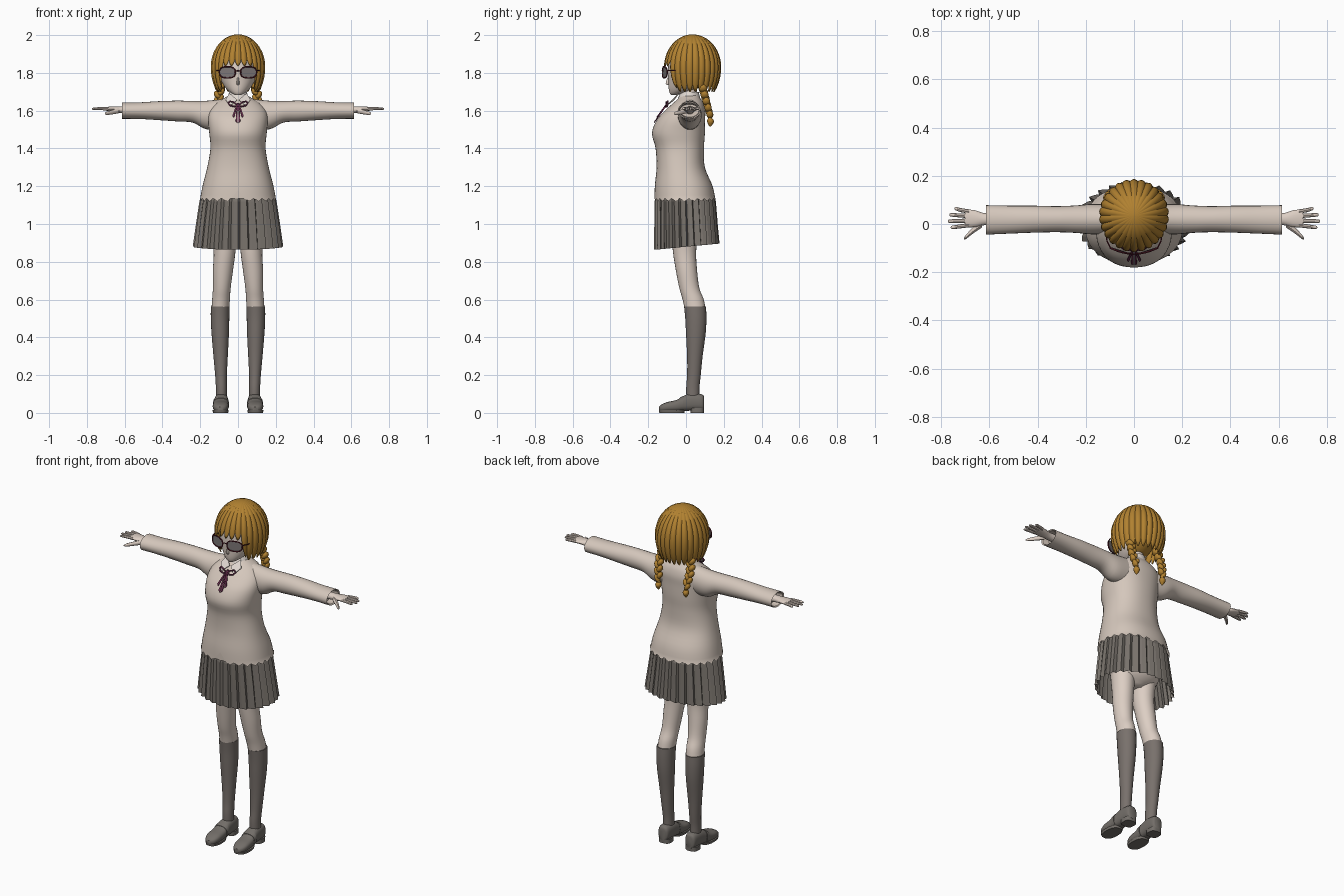
import bpy, bmesh, math
from math import sin, cos, pi

cube = bpy.data.objects.get("Cube")
if cube:
    bpy.data.objects.remove(cube, do_unlink=True)


def material(name, r, g, b):
    m = bpy.data.materials.new(name)
    m.use_nodes = True
    m.diffuse_color = (r, g, b, 1)
    node = next(n for n in m.node_tree.nodes if n.type == 'BSDF_PRINCIPLED')
    node.inputs["Base Color"].default_value = (r, g, b, 1)
    node.inputs["Roughness"].default_value = 0.8
    return m


SKIN = material("skin", .72, .62, .55)
SWEATER = material("sweater beige", .66, .57, .50)
SHIRT = material("shirt white", .74, .68, .63)
HAIR = material("hair gold", .44, .22, .03)
SKIRT = material("skirt grey", .19, .17, .15)
SOCK = material("sock grey", .19, .165, .15)
SHOE = material("shoe grey", .17, .155, .14)
RIBBON = material("ribbon plum", .13, .025, .07)
FRAME = material("glasses frame red", .09, .01, .02)
LENS = material("lens grey", .2, .18, .18)


def finish(name, bm, mat, mirror=False, angle=40, thick=0):
    mesh = bpy.data.meshes.new(name)
    bmesh.ops.recalc_face_normals(bm, faces=bm.faces)
    bm.to_mesh(mesh)
    bm.free()
    mesh.materials.append(mat)
    obj = bpy.data.objects.new(name, mesh)
    bpy.context.collection.objects.link(obj)
    if angle:
        mesh.polygons.foreach_set("use_smooth", [True] * len(mesh.polygons))
        mesh.set_sharp_from_angle(angle=math.radians(angle))
    if thick:
        obj.modifiers.new("thickness", 'SOLIDIFY').thickness = thick
    if mirror:
        m = obj.modifiers.new("mirror", 'MIRROR')
        m.use_mirror_merge = False
    return obj


def skin_rings(name, rings, mat, caps=(True, True), **options):
    """Join closed rings of points into one surface."""
    bm = bmesh.new()
    loops = [[bm.verts.new(p) for p in ring] for ring in rings]
    for a, b in zip(loops, loops[1:]):
        for i in range(len(a)):
            j = (i + 1) % len(a)
            bm.faces.new((a[i], a[j], b[j], b[i]))
    for use, loop in zip(caps, (loops[0], loops[-1])):
        if use:
            bm.faces.new(loop)
    return finish(name, bm, mat, **options)


def spline(a, b, c, d, t):
    return [q + .5 * t * (r - p + t * (2*p - 5*q + 4*r - s + t * (3*(q - r) + s - p)))
            for p, q, r, s in zip(a, b, c, d)]


def loft(name, keys, mat, axis='Z', n=24, power=2, steps=4, edit=None, **options):
    """Keys: position on the axis, two centre coordinates, two radii."""
    last = len(keys) - 1
    rows = [spline(keys[max(i - 1, 0)], keys[i], keys[i + 1], keys[min(i + 2, last)], k / steps)
            for i in range(last) for k in range(steps)] + [keys[last]]
    rings = []
    for t, a, b, ra, rb in rows:
        ring = []
        for k in range(n):
            c, s = cos(2 * pi * k / n), sin(2 * pi * k / n)
            u = a + ra * math.copysign(abs(c) ** (2 / power), c)
            v = b + rb * math.copysign(abs(s) ** (2 / power), s)
            ring.append({'X': (t, u, v), 'Y': (u, t, v), 'Z': (u, v, t)}[axis])
        rings.append(ring)
    if edit:
        edit(rings)
    return skin_rings(name, rings, mat, **options)


def wire(name, points, mat, radius, cyclic=False, mirror=False):
    """A round rod that follows the points."""
    data = bpy.data.curves.new(name, 'CURVE')
    data.dimensions = '3D'
    data.bevel_depth, data.bevel_resolution, data.use_fill_caps = radius, 2, True
    path = data.splines.new('POLY')
    path.points.add(len(points) - 1)
    for p, co in zip(path.points, points):
        p.co = (*co, 1)
    path.use_cyclic_u = cyclic
    data.materials.append(mat)
    obj = bpy.data.objects.new(name, data)
    bpy.context.collection.objects.link(obj)
    if mirror:
        obj.modifiers.new("mirror", 'MIRROR').use_mirror_merge = False


def plate(name, points, mat, mirror=False):
    bm = bmesh.new()
    bm.faces.new([bm.verts.new(p) for p in points])
    return finish(name, bm, mat, mirror, angle=0, thick=.004)


# Sweater body with a ragged hem and a notch at the front
def ragged_hem(rings):
    for i, (x, y, z) in enumerate(rings[0]):
        lift = .06 if y < 0 and abs(x) < .012 else .018 * (i % 2)
        rings[0][i] = (x, y, z + lift)


loft("sweater_body", [
    (1.12, 0, -.005, .203, .162), (1.2, 0, -.012, .188, .153), (1.3, 0, -.028, .163, .128),
    (1.4, 0, -.033, .146, .128), (1.48, 0, -.04, .152, .14), (1.55, 0, -.027, .158, .128),
    (1.6, 0, -.005, .15, .107), (1.64, 0, .012, .118, .08), (1.665, 0, .018, .075, .058),
    (1.68, 0, .02, .05, .048)], SWEATER, n=48, power=2.25, edit=ragged_hem, caps=(False, True))

# Sleeves, the cuff folds inward
loft("sleeve", [
    (.09, .02, 1.58, .06, .08), (.17, .02, 1.577, .063, .075), (.24, .02, 1.594, .057, .057),
    (.32, .02, 1.598, .054, .055), (.42, .02, 1.6, .056, .05), (.52, .018, 1.6, .058, .044),
    (.613, .017, 1.6, .061, .043)], SWEATER, axis='X', mirror=True, caps=(True, False))
loft("cuff_lining", [(.613, .017, 1.6, .061, .043), (.608, .017, 1.6, .054, .037),
     (.57, .018, 1.6, .05, .034)], SWEATER, axis='X', steps=1, mirror=True, caps=(False, True))

# Hands
loft("palm", [(.56, .02, 1.603, .024, .022), (.62, .02, 1.605, .025, .018),
     (.66, .022, 1.608, .035, .014), (.7, .024, 1.61, .037, .01)],
     SKIN, axis='X', n=16, mirror=True)
for i, (name, tip) in enumerate((("index", .76), ("middle", .772), ("ring", .766), ("little", .745))):
    y = -.005 + .019 * i
    spread = (i - 1.3) * .007
    loft(name + "_finger", [(.685, y, 1.61, .009, .009), (.72, y + spread * .5, 1.611, .0085, .0085),
         (tip - .006, y + spread, 1.61, .007, .006), (tip, y + spread, 1.609, .002, .002)],
         SKIN, axis='X', n=8, steps=2, mirror=True)
loft("thumb", [(.63, .0, 1.6, .014, .014), (.665, -.025, 1.592, .013, .012),
     (.695, -.052, 1.586, .009, .009), (.705, -.062, 1.585, .003, .003)],
     SKIN, axis='X', n=10, mirror=True)

# Pleated skirt, one sharp fold per pleat
PLEATS = 28
rings = []
for z, cy, rx, ry, depth in ((1.22, -.012, .165, .13, .01), (1.12, -.004, .199, .158, .045),
                             (1.0, 0, .216, .163, .05), (.88, .004, .232, .168, .055)):
    ring = []
    for k in range(PLEATS):
        for shift, r in ((0, 1 + depth * .6), (.22, 1 - depth), (.5, 1 - depth * .3)):
            a = 2 * pi * (k + shift) / PLEATS
            drop = .016 * sin(a) if z < .9 else 0
            ring.append((rx * r * cos(a), cy + ry * r * sin(a), z + drop))
    rings.append(ring)
skin_rings("pleated_skirt", rings, SKIRT, caps=(True, False), angle=0)

# Hips and legs
loft("hips", [(.9, 0, 0, .04, .04), (.95, 0, .0, .14, .09), (1.05, 0, 0, .16, .11),
     (1.15, 0, -.01, .15, .11)], SKIN)
loft("leg", [(.54, .094, .05, .047, .055), (.6, .09, .038, .047, .056), (.66, .086, .018, .047, .053),
     (.75, .08, .003, .053, .056), (.86, .071, -.008, .058, .062), (1, .075, -.005, .068, .075)],
     SKIN, mirror=True)
loft("sock", [(.05, .088, .037, .029, .034), (.13, .088, .036, .029, .035), (.2, .09, .042, .031, .036),
     (.3, .092, .047, .038, .041), (.42, .094, .052, .046, .052), (.5, .095, .052, .049, .056),
     (.563, .094, .048, .05, .058)], SOCK, mirror=True)

# Loafers
loft("shoe", [(.096, .088, .05, .02, .035), (.085, .088, .056, .032, .042), (.04, .088, .058, .036, .045),
     (0, .089, .053, .038, .043), (-.05, .091, .038, .042, .031), (-.1, .092, .032, .041, .025),
     (-.13, .092, .026, .03, .018), (-.143, .092, .022, .014, .01)],
     SHOE, axis='Y', power=2.6, mirror=True)
loft("shoe_heel", [(0, .088, .06, .036, .035), (.025, .088, .06, .036, .036)],
     SHOE, steps=1, power=3, mirror=True)
loft("shoe_sole", [(0, .092, -.075, .04, .066), (.014, .092, -.075, .043, .069)],
     SHOE, steps=1, power=2.5, mirror=True)
loft("shoe_strap", [(-.035, .09, .043, .043, .036), (-.015, .09, .049, .042, .041)],
     SHOE, axis='Y', steps=1, power=2.5, mirror=True)

# Head and neck; the back of the head is covered with hair
loft("neck", [(1.62, 0, .025, .046, .046), (1.68, 0, .018, .039, .04), (1.75, 0, .015, .04, .045)], SKIN)
head = loft("head", [
    (1.682, 0, -.065, .014, .014), (1.695, 0, -.045, .038, .042), (1.72, 0, -.014, .066, .078),
    (1.76, 0, .008, .09, .102), (1.81, 0, .022, .105, .118), (1.88, 0, .03, .108, .118),
    (1.94, 0, .03, .08, .09)], SKIN, n=32)
head.data.materials.append(HAIR)
for face in head.data.polygons:
    face.material_index = int(face.center.y > .035)
loft("nose", [(1.735, 0, -.092, .005, .006), (1.745, 0, -.095, .008, .013), (1.775, 0, -.092, .004, .006)],
     SKIN, n=10)

# Bobbed hair: ridged strands from the crown, short over the face, long at the sides
STRANDS, FINE, ROWS = 26, 6, 16
rings = [[] for _ in range(ROWS)]
for c in range(STRANDS * FINE):
    a = 2 * pi * c / (STRANDS * FINE)
    crest = abs(cos(a * STRANDS / 2))
    turn = min(a, 2 * pi - a)
    open_face = min(max((turn - .6) / .2, 0), 1)
    end = 1.835 - .135 * open_face + .04 * (1 - crest)
    drop = end - 1.83
    limit = math.acos(drop / (.17 if drop > 0 else .2))
    for k, ring in enumerate(rings):
        tilt = limit * (k + .3) / (ROWS - .7)
        r = sin(tilt) * (.955 + .055 * crest)
        height = cos(tilt) * (.17 if tilt < pi / 2 else .2)
        ring.append((.14 * r * sin(a), .035 - .146 * r * cos(a), 1.83 + height))
skin_rings("bobbed_hair", rings, HAIR, caps=(True, False), angle=50, thick=.004)

# Braids of alternating plump locks, each with a tie and a loose tuft
for i in range(10):
    t = i / 9
    x, y, z = .09 + .012 * sin(pi * t), .085 + .042 * t, 1.735 - .155 * t
    side = .011 if i % 2 else -.011
    size = .021 - .005 * t
    loft("braid_lock", [(z - .022, x - side * .5, y, .003, .003), (z - .012, x + side * .4, y, size * .8, size),
         (z + .008, x + side, y, size * .85, size), (z + .022, x + side * 1.5, y, .004, .004)],
         HAIR, n=12, steps=3, mirror=True)
loft("braid_tie", [(1.56, .09, .128, .011, .011), (1.572, .09, .127, .011, .011)], HAIR, n=12, mirror=True)
loft("braid_tuft", [(1.515, .09, .128, .003, .003), (1.535, .09, .13, .015, .016),
     (1.55, .09, .129, .016, .017), (1.565, .09, .127, .007, .007)], HAIR, n=12, mirror=True)


# Glasses that curve around the face
def lens_outline(scale):
    points = []
    for k in range(24):
        a = 2 * pi * k / 24
        x = .056 + .042 * scale * math.copysign(abs(cos(a)) ** .75, cos(a))
        z = 1.803 + .03 * scale * math.copysign(abs(sin(a)) ** .8, sin(a))
        points.append((x, -.124 + 2.6 * x * x, z))
    return points


plate("lens", lens_outline(.97), LENS, mirror=True)
wire("lens_rim", lens_outline(1), FRAME, .0035, cyclic=True, mirror=True)
wire("glasses_bridge", [(-.016, -.123, 1.808), (0, -.126, 1.812), (.016, -.123, 1.808)], FRAME, .003)
wire("glasses_arm", [(.098, -.099, 1.812), (.112, -.07, 1.812), (.115, .03, 1.81)], FRAME, .003, mirror=True)

# Shirt collar and ribbon bow
loft("collar_band", [(1.655, 0, .015, .062, .062), (1.7, 0, .02, .046, .047)], SHIRT, steps=1,
     caps=(False, False))
plate("collar_flap", [(.004, -.07, 1.655), (.045, -.036, 1.69), (.066, -.063, 1.655), (.04, -.1, 1.625)],
      SHIRT, mirror=True)
loft("ribbon_knot", [(1.617, 0, -.104, .006, .006), (1.628, 0, -.102, .009, .009),
     (1.64, 0, -.096, .006, .006)], RIBBON, n=10)
wire("ribbon_loop", [(.004, -.104, 1.628), (.022, -.104, 1.645), (.042, -.096, 1.65), (.052, -.096, 1.64),
     (.04, -.106, 1.627), (.02, -.108, 1.622)], RIBBON, .0045, cyclic=True, mirror=True)
plate("ribbon_tail", [(.002, -.107, 1.628), (.01, -.108, 1.625), (.03, -.149, 1.57), (.021, -.154, 1.562)],
      RIBBON, mirror=True)
plate("ribbon_inner_tail", [(.001, -.107, 1.626), (.007, -.107, 1.626), (.012, -.167, 1.545),
      (.002, -.17, 1.537)], RIBBON, mirror=True)
